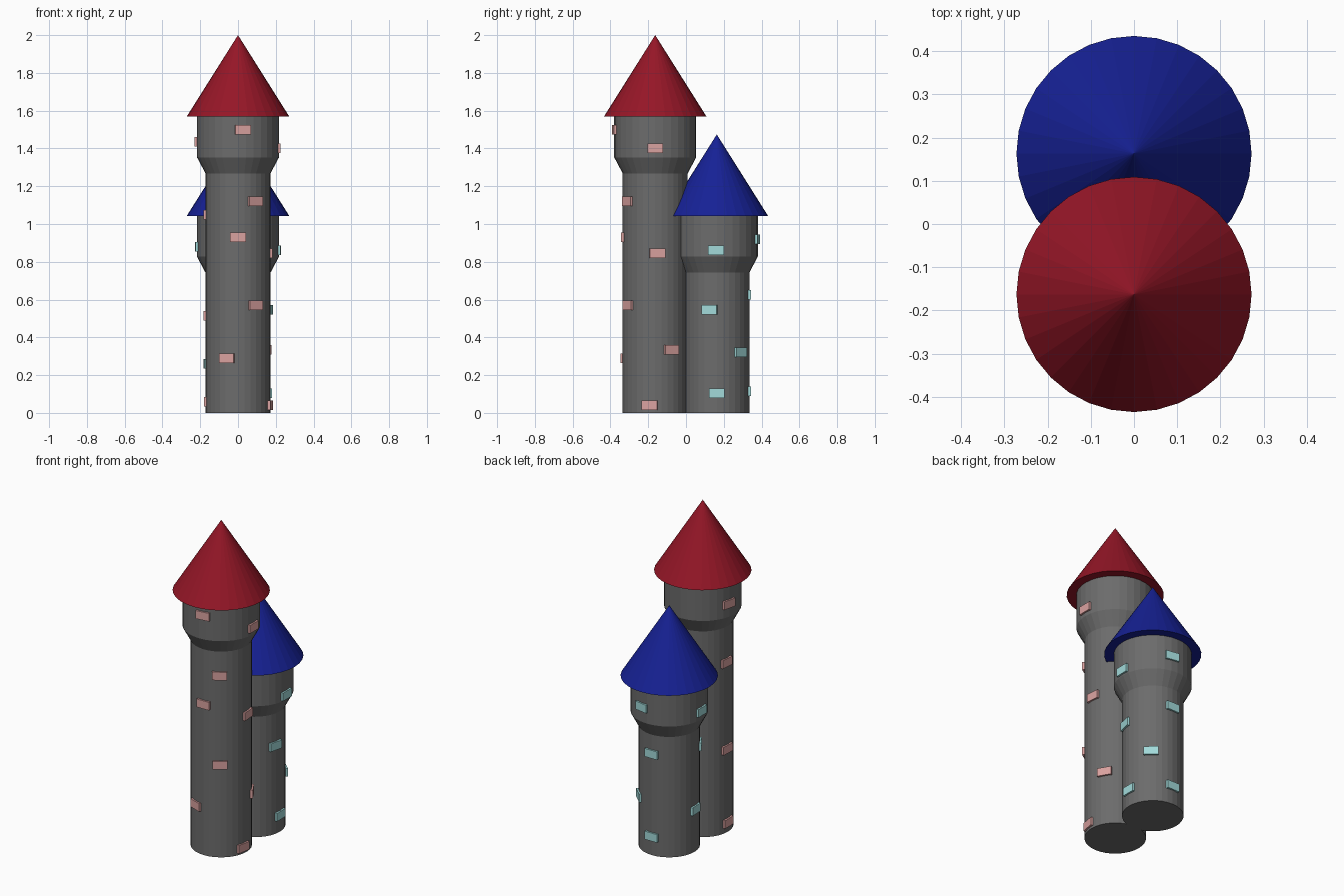
import bpy, bmesh
from math import radians, cos, sin
from mathutils import Matrix

if "Cube" in bpy.data.objects:
    bpy.data.objects.remove(bpy.data.objects["Cube"])

SIDES = 32
R_SHAFT, R_HEAD, R_ROOF = 0.172, 0.217, 0.272


def material(name, rgb):
    m = bpy.data.materials.new(name)
    m.diffuse_color = (*rgb, 1)
    m.use_nodes = True
    m.node_tree.nodes["Principled BSDF"].inputs["Base Color"].default_value = m.diffuse_color
    return m


def make_object(name, bm, mat):
    bmesh.ops.recalc_face_normals(bm, faces=bm.faces)
    me = bpy.data.meshes.new(name)
    bm.to_mesh(me)
    bm.free()
    me.materials.append(mat)
    ob = bpy.data.objects.new(name, me)
    bpy.context.collection.objects.link(ob)
    return ob


def lathe(name, profile, y, mat, apex=None):
    """Stack rings of (radius, z), close the bottom, optionally end in a point."""
    bm = bmesh.new()
    rings = []
    for r, z in profile:
        rings.append([bm.verts.new((r * cos(radians(360 * i / SIDES)),
                                    y + r * sin(radians(360 * i / SIDES)), z))
                      for i in range(SIDES)])
    bm.faces.new(rings[0][::-1])
    for a, b in zip(rings, rings[1:]):
        for i in range(SIDES):
            j = (i + 1) % SIDES
            bm.faces.new((a[i], a[j], b[j], b[i]))
    if apex is not None:
        tip = bm.verts.new((0, y, apex))
        top = rings[-1]
        for i in range(SIDES):
            bm.faces.new((top[i], top[(i + 1) % SIDES], tip))
    return make_object(name, bm, mat)


def windows(name, spots, y, head_z, mat):
    """Small raised blocks at (angle, z) on the tower wall."""
    bm = bmesh.new()
    for angle, z in spots:
        r = R_HEAD if z > head_z else R_SHAFT
        m = (Matrix.Translation((0, y, z)) @ Matrix.Rotation(radians(angle), 4, 'Z')
             @ Matrix.Translation((r - 0.004, 0, 0)) @ Matrix.Diagonal((0.026, 0.083, 0.05, 1)))
        bmesh.ops.create_cube(bm, size=1, matrix=m)
    return make_object(name, bm, mat)


def tower(prefix, y, eave, roof_mat, window_mat, spots):
    # wall: shaft, flare, wider head
    lathe(prefix + "_tower_wall",
          [(R_SHAFT, 0), (R_SHAFT, eave - 0.3), (R_HEAD, eave - 0.215), (R_HEAD, eave)],
          y, stone)
    # conical roof with overhanging eave
    lathe(prefix + "_tower_roof", [(R_ROOF, eave)], y, roof_mat, apex=eave + 0.432)
    windows(prefix + "_tower_windows", spots, y, eave - 0.215, window_mat)


stone = material("stone", (0.15, 0.15, 0.15))
red = material("red_roof", (0.30, 0.008, 0.02))
blue = material("blue_roof", (0.008, 0.015, 0.30))
pink = material("pink_window", (0.70, 0.36, 0.35))
cyan = material("cyan_window", (0.36, 0.70, 0.70))

# tall front tower
tower("tall", -0.163, 1.568, red, pink, [
    (-83, 1.50), (-58, 1.12), (-90, 0.93), (-57, 0.57), (-110, 0.29),
    (0, 1.40), (4, 0.845), (30, 0.335), (-10, 0.04),
    (167, 1.435), (175, 1.05), (177, 0.515), (180, 0.06)])

# short rear tower
tower("short", 0.163, 1.042, blue, cyan, [
    (-1, 0.86), (-13, 0.545), (47, 0.32), (0, 0.105),
    (80, 0.92), (90, 0.625), (90, 0.115),
    (181, 0.88), (183, 0.26), (214, 0.62)])
